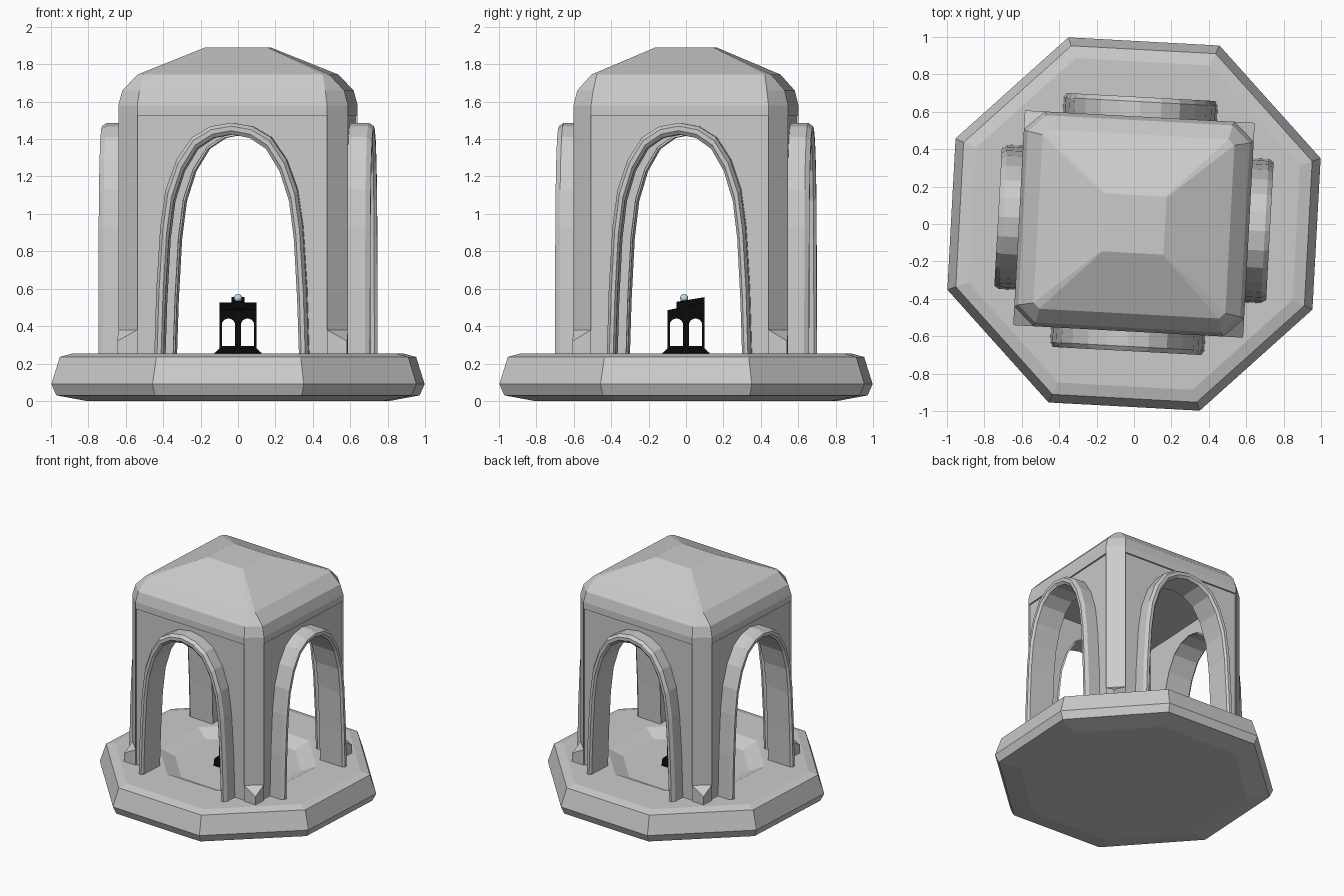
import bpy, bmesh, math
from mathutils import Matrix, Vector

cube = bpy.data.objects.get("Cube")
if cube:
    bpy.data.objects.remove(cube, do_unlink=True)


def material(name, rgb):
    m = bpy.data.materials.new(name)
    m.use_nodes = True
    m.diffuse_color = (*rgb, 1)
    m.node_tree.nodes["Principled BSDF"].inputs["Base Color"].default_value = (*rgb, 1)
    return m


STONE = material("pale stone", (0.6, 0.6, 0.6))
BLACK = material("black iron", (0.003, 0.003, 0.003))
GLASS = material("pale glass", (0.6, 0.72, 0.8))

TURN = Matrix.Rotation(math.radians(-3.1), 4, "Z")
STRETCH = TURN @ Matrix.Diagonal((1.07, 1, 1, 1))
PLAIN = Matrix.Identity(4)


def quarter(k, base=STRETCH):
    return base @ Matrix.Rotation(k * math.pi / 2, 4, "Z")


def finish(bm, name, mat, matrix):
    bm.transform(matrix)
    bmesh.ops.recalc_face_normals(bm, faces=bm.faces)
    me = bpy.data.meshes.new(name)
    bm.to_mesh(me)
    bm.free()
    me.materials.append(mat)
    ob = bpy.data.objects.new(name, me)
    bpy.context.collection.objects.link(ob)
    return ob


def loft(name, rings, mat=STONE, matrix=STRETCH):
    """Skin closed rings of equal length and cap both ends."""
    bm = bmesh.new()
    loops = [[bm.verts.new(p) for p in r] for r in rings]
    n = len(loops[0])
    for a, b in zip(loops, loops[1:]):
        for i in range(n):
            j = (i + 1) % n
            bm.faces.new((a[i], a[j], b[j], b[i]))
    bm.faces.new(loops[0])
    bm.faces.new(loops[-1])
    return finish(bm, name, mat, matrix)


def octagon(r, z):
    angles = [math.radians(22.5 + 45 * k) for k in range(8)]
    return [(r * math.cos(a), r * math.sin(a), z) for a in angles]


def cut_square(h, c, z):
    """Square of half size h with its corners cut by c."""
    d = h - c
    pts = [(h, -d), (h, d), (d, h), (-d, h), (-h, d), (-h, -d), (-d, -h), (d, -h)]
    return [(x, y, z) for x, y in pts]


def square(h, z):
    return [(-h, -h, z), (h, -h, z), (h, h, z), (-h, h, z)]


# Arch outline: share of half width against height
HALF_ARCH = [(1, 0.2), (0.97, 0.6), (0.92, 0.93), (0.85, 1.13), (0.71, 1.29),
             (0.51, 1.41), (0.27, 1.468)]


def arch(w, drop, y):
    left = [(-x * w, y, z - drop) for x, z in HALF_ARCH]
    left[0] = (-w, y, 0.2)
    right = [(-x, y0, z) for x, y0, z in reversed(left)]
    return left + [(0, y, 1.487 - drop)] + right


def panel(name, outline, y0, y1, mat, matrix):
    """Extrude an x-z outline between two depths."""
    loft(name, [[(x, y, z) for x, z in outline] for y in (y0, y1)], mat, matrix)


# Octagonal base with a shallow sunken floor
loft("base", [octagon(r, z) for r, z in (
    (0.86, 0), (1.03, 0.03), (1.058, 0.09), (1.01, 0.235), (0.94, 0.253),
    (0.6, 0.253), (0.48, 0.2))], STONE, TURN)

# Walls, arch frames and corner pillars
H, CUT, EAVE = 0.575, 0.1, 1.525
I = H - CUT
INNER, DROP = 0.34, 0.062
FRAME = [(0.387, 0, -0.55), (0.387, 0, -0.655), (0.372, 0.018, -0.68),
         (0.352, 0.042, -0.68), (INNER, DROP, -0.665), (INNER, DROP, -0.47)]
sides = ("front", "left", "back", "right")
for k, side in enumerate(sides):
    m = quarter(k)
    opening = [(x, z) for x, y, z in arch(INNER + 0.01, DROP - 0.01, 0)]
    outline = [(-I, 0.2)] + opening + [(I, 0.2), (I, EAVE), (-I, EAVE)]
    panel(side + "_wall", outline, -H + 0.012, -I, STONE, m)
    rows = [arch(*f) for f in FRAME]
    loft(side + "_arch_frame", [list(r) for r in zip(*rows)], STONE, m)
    tri = [(I, -H), (H, -I), (I, -I)]
    loft(side + "_corner_pillar", [[(x, y, z) for x, y in tri] for z in (0.2, EAVE)], STONE, m)
    foot = [(I, -H, 0.38), (H, -H, 0.32), (H, -I, 0.38)]
    loft(side + "_corner_foot", [[(x, y, 0.2) for x, y, z in foot], foot], STONE, m)

# Hipped roof with softened eaves
loft("roof", [cut_square(h, c, z) for h, c, z in (
    (H, CUT, EAVE), (H, CUT, 1.58), (0.555, 0.09, 1.66), (0.48, 0.03, 1.745),
    (0.155, 0.005, 1.89))])

# Small lantern: flared foot, arcaded box, sloping lid and glass knob
loft("lantern_foot", [square(h, z) for h, z in (
    (0.13, 0.19), (0.125, 0.257), (0.1, 0.28), (0.1, 0.295))], BLACK, PLAIN)
for k, side in enumerate(sides):
    outline = [(-0.1, 0.29)]
    for cx in (-0.051, 0.051):
        outline.append((cx - 0.036, 0.29))
        for s in range(9):
            a = math.pi * (1 - s / 8)
            outline.append((cx + 0.036 * math.cos(a), 0.405 + 0.036 * math.sin(a)))
        outline.append((cx + 0.036, 0.29))
    outline += [(0.1, 0.29), (0.1, 0.485), (-0.1, 0.485)]
    panel("lantern_" + side, outline, -0.1, -0.085, BLACK, quarter(k, PLAIN))


def sloped(name, w, front, back, y0):
    low = [(-w, y0, 0.475), (w, y0, 0.475), (w, 0.1, 0.475), (-w, 0.1, 0.475)]
    top = [(x, y, front if y < 0.05 else back) for x, y, z in low]
    loft(name, [low, top], BLACK, PLAIN)


sloped("lantern_lid", 0.1, 0.485, 0.525, -0.1)
sloped("lantern_lid_ridge", 0.035, 0.53, 0.555, -0.05)

bm = bmesh.new()
bmesh.ops.create_uvsphere(bm, u_segments=12, v_segments=8, radius=0.022)
for f in bm.faces:
    f.smooth = True
finish(bm, "lantern_knob", GLASS, Matrix.Translation(Vector((0, -0.01, 0.55))))
